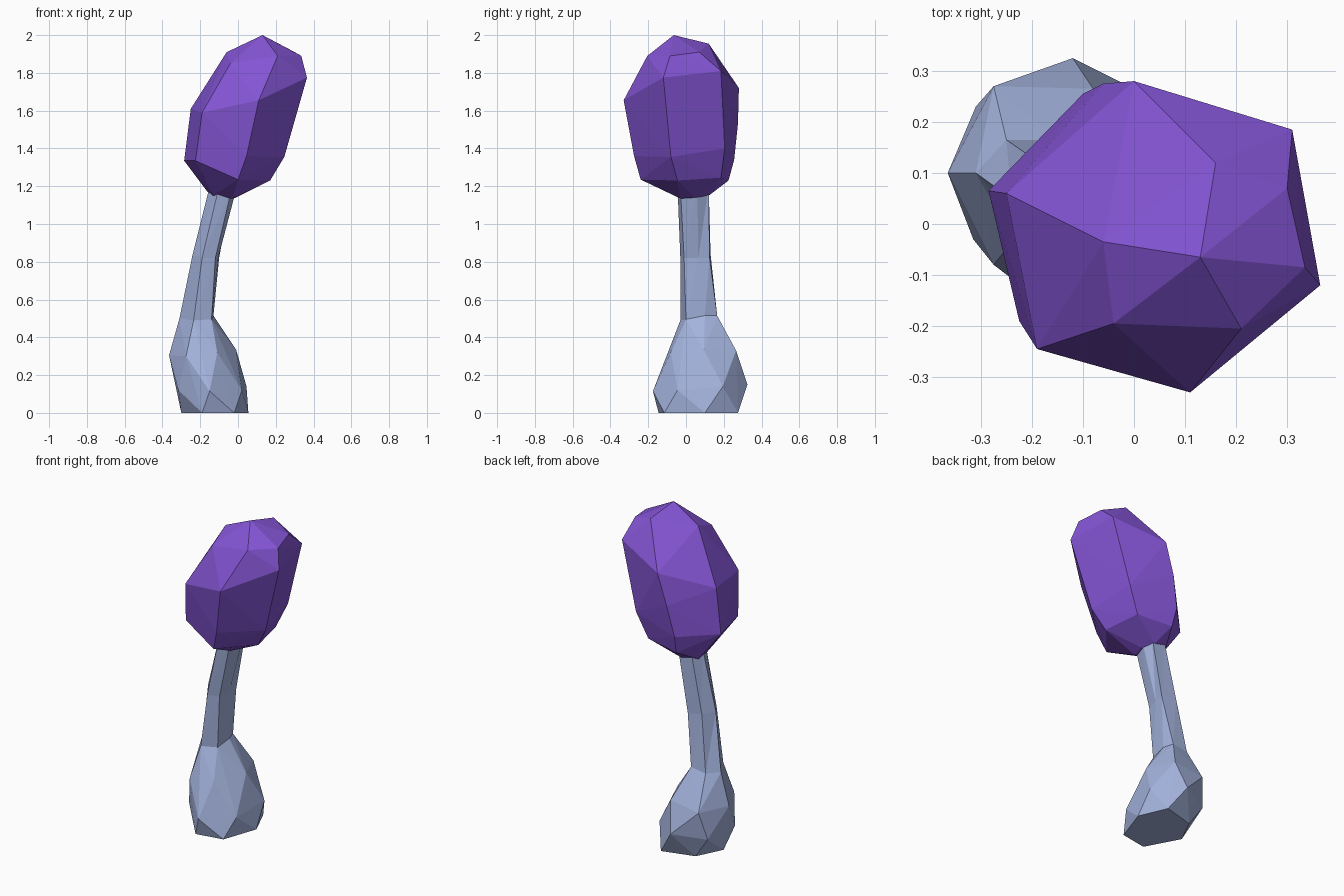
import bpy
import bmesh

cube = bpy.data.objects.get("Cube")
if cube:
    bpy.data.objects.remove(cube, do_unlink=True)


def make_material(name, rgb):
    mat = bpy.data.materials.new(name)
    mat.use_nodes = True
    mat.diffuse_color = (*rgb, 1)
    mat.node_tree.nodes["Principled BSDF"].inputs["Base Color"].default_value = (*rgb, 1)
    return mat


def finish(bm, name, mat):
    bmesh.ops.recalc_face_normals(bm, faces=bm.faces[:])
    mesh = bpy.data.meshes.new(name)
    bm.to_mesh(mesh)
    bm.free()
    mesh.materials.append(mat)
    obj = bpy.data.objects.new(name, mesh)
    bpy.context.collection.objects.link(obj)
    return obj


def faceted_lump(name, points, mat):
    """Convex low-poly lump around a handful of corner points."""
    bm = bmesh.new()
    for p in points:
        bm.verts.new(p)
    result = bmesh.ops.convex_hull(bm, input=bm.verts[:])
    inside = [v for v in result["geom_interior"] if isinstance(v, bmesh.types.BMVert)]
    bmesh.ops.delete(bm, geom=inside, context='VERTS')
    return finish(bm, name, mat)


def loft(name, rings, mat):
    """Tube through cross-sections with equal corner counts."""
    bm = bmesh.new()
    loops = [[bm.verts.new(p) for p in ring] for ring in rings]
    for low, high in zip(loops, loops[1:]):
        for i in range(len(low)):
            j = (i + 1) % len(low)
            bm.faces.new((low[i], low[j], high[j]))
            bm.faces.new((low[i], high[j], high[i]))
    bm.faces.new(loops[0][::-1])
    bm.faces.new(loops[-1])
    return finish(bm, name, mat)


purple = make_material("purple foliage", (0.23, 0.09, 0.66))
blue = make_material("pale blue bark", (0.37, 0.45, 0.72))

# Crown: top, shoulder, waist and underside corners
crown_top = [(.13, -.065, 2), (.16, .12, 1.955), (-.06, -.035, 1.91),
             (.21, -.205, 1.89), (-.04, -.195, 1.85), (.335, -.085, 1.89),
             (.3, .07, 1.91)]
crown_shoulder = [(.31, .185, 1.81), (.365, -.12, 1.775), (.11, -.33, 1.655),
                  (0, .28, 1.72), (-.19, -.245, 1.59), (-.25, .06, 1.61)]
crown_waist = [(-.285, .065, 1.335), (-.225, -.19, 1.335), (.045, -.275, 1.36),
               (.245, -.08, 1.355), (.2, .205, 1.4), (-.06, .275, 1.53),
               (-.1, .255, 1.34)]
crown_under = [(0, -.24, 1.235), (.17, -.045, 1.23), (.13, .185, 1.245),
               (-.09, .225, 1.23), (-.15, .09, 1.155), (-.13, -.02, 1.15),
               (-.03, -.03, 1.135), (-.01, .05, 1.14), (-.05, .12, 1.15)]
faceted_lump("crown", crown_top + crown_shoulder + crown_waist + crown_under, purple)

# Trunk: swollen foot whose staggered rings narrow to the neck
neck = [(-.31, .1, .5), (-.235, -.03, .49), (-.14, 0, .495),
        (-.13, .1, .515), (-.15, .165, .515), (-.25, .165, .5)]
foot_upper = [(-.365, .1, .305), (-.275, -.08, .3), (-.11, -.08, .32),
              (-.01, .095, .335), (-.08, .265, .33), (-.275, .27, .3)]
foot_lower = [(-.315, -.03, .12), (-.15, -.175, .115), (.02, -.045, .12),
              (.045, .195, .14), (-.12, .325, .15), (-.31, .23, .13)]
foot_sole = [(-.3, .06, 0), (-.19, -.145, 0), (-.02, -.115, 0),
             (.055, .1, 0), (-.02, .275, 0), (-.22, .22, 0)]
faceted_lump("trunk_foot", neck + foot_upper + foot_lower + foot_sole, blue)

# Trunk: slim six-sided stem leaning into the crown
bend = [(-.24, .05, .84), (-.19, -.03, .82), (-.12, -.01, .82),
        (-.105, .065, .82), (-.1, .125, .82), (-.2, .13, .84)]
tip = [(-.15, .05, 1.2), (-.1, -.045, 1.2), (-.03, -.03, 1.2),
       (-.005, .06, 1.2), (-.03, .12, 1.2), (-.12, .12, 1.2)]
loft("trunk_stem", [neck, bend, tip], blue)
